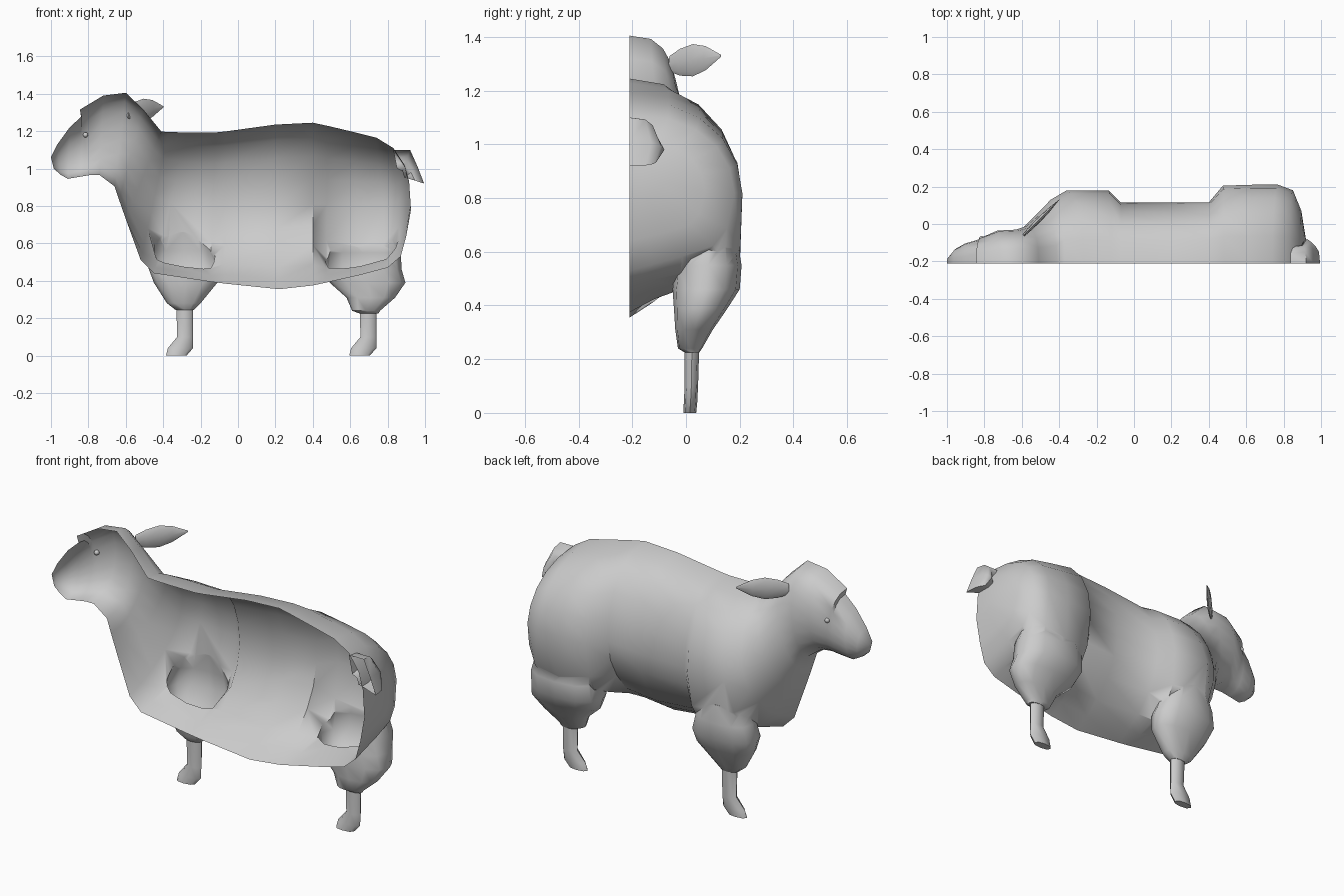
import bpy, bmesh, math
from mathutils import Vector

if "Cube" in bpy.data.objects:
    bpy.data.objects.remove(bpy.data.objects["Cube"])

MID = -0.21   # the model is one half, open along this plane
# lower half profiles: (height fraction, width fraction)
BELLY = ((0, 0), (0.06, 0.25), (0.13, 0.5), (0.25, 0.76), (0.37, 0.93), (0.5, 1))
CHEST = ((0, 0), (0.04, 0.22), (0.09, 0.5), (0.16, 0.8), (0.27, 0.93), (0.5, 1))
HIP = ((0, 0), (0.035, 0.2), (0.07, 0.45), (0.11, 0.85), (0.2, 0.98), (0.5, 1))


def loft(name, rings):
    """Skin closed rings of equal length and cap both ends."""
    bm = bmesh.new()
    vs = [[bm.verts.new(p) for p in r] for r in rings]
    n = len(vs[0])
    for a, b in zip(vs, vs[1:]):
        for i in range(n):
            j = (i + 1) % n
            bm.faces.new((a[i], a[j], b[j], b[i]))
    bm.faces.new(vs[0])
    bm.faces.new(vs[-1][::-1])
    bmesh.ops.recalc_face_normals(bm, faces=bm.faces)
    me = bpy.data.meshes.new(name)
    bm.to_mesh(me)
    bm.free()
    ob = bpy.data.objects.new(name, me)
    bpy.context.collection.objects.link(ob)
    return ob


def section(xb, zb, xt, zt, w, p=0.85, low=None, n=5):
    """Ring from a bottom to a top point on the mid plane, mirrored about it;
    p sets how full it is, low replaces the lower half."""
    half = []
    for i in range(2 * n + 1):
        t = math.pi * i / (2 * n)
        f, s = 0.5 - 0.5 * math.cos(t), max(math.sin(t), 0)
        if low and i <= n:
            f, s = low[i]
        else:
            s = s ** p if s > 1e-6 else 0
        half.append((xb + (xt - xb) * f, w * s, zb + (zt - zb) * f))
    return ([(x, MID + y, z) for x, y, z in half]
            + [(x, MID - y, z) for x, y, z in half[-2:0:-1]])


def level(z, x0, x1, y0, y1, n=12, p=0.85):
    """Horizontal, slightly squared oval ring inside a box."""
    def r(v):
        return math.copysign(abs(v) ** p, v)
    return [((x0 + x1) / 2 + (x1 - x0) / 2 * r(math.cos(2 * math.pi * i / n)),
             (y0 + y1) / 2 + (y1 - y0) / 2 * r(math.sin(2 * math.pi * i / n)), z)
            for i in range(n)]


def smooth(ob, angle=50):
    bpy.ops.object.select_all(action='DESELECT')
    ob.select_set(True)
    bpy.context.view_layer.objects.active = ob
    bpy.ops.object.shade_smooth_by_angle(angle=math.radians(angle))


def halve(ob):
    """Cut away everything in front of the mid plane, leaving it open."""
    bm = bmesh.new()
    bm.from_mesh(ob.data)
    bmesh.ops.bisect_plane(bm, geom=bm.verts[:] + bm.edges[:] + bm.faces[:],
                           plane_co=(0, MID, 0), plane_no=(0, 1, 0),
                           dist=1e-5, clear_inner=True)
    bm.to_mesh(ob.data)
    bm.free()


# head, neck and trunk
body = loft("body", [section(*s) for s in (
    (-0.985, 1.00, -1.00, 1.06, 0.03),
    (-0.95, 0.968, -0.965, 1.13, 0.075),
    (-0.91, 0.945, -0.90, 1.22, 0.105),
    (-0.84, 0.957, -0.835, 1.28, 0.125, 0.75),
    (-0.79, 0.965, -0.845, 1.315, 0.137, 0.75),
    (-0.74, 0.965, -0.72, 1.39, 0.175, 0.75),
    (-0.66, 0.905, -0.60, 1.405, 0.18, 0.7),
    (-0.635, 0.83, -0.51, 1.32, 0.20, 0.75),
    (-0.60, 0.73, -0.41, 1.198, 0.26),
    (-0.52, 0.51, -0.37, 1.195, 0.34, 0.85, BELLY),
    (-0.45, 0.44, -0.27, 1.193, 0.39, 0.9, CHEST),
    (-0.15, 0.395, -0.12, 1.193, 0.39, 0.9, CHEST),
    (-0.07, 0.385, -0.07, 1.198, 0.325, 0.8, BELLY),
    (0.22, 0.355, 0.20, 1.235, 0.325, 0.8, BELLY),
    (0.40, 0.375, 0.40, 1.245, 0.325, 0.8, BELLY),
    (0.47, 0.39, 0.48, 1.228, 0.415, 0.9, CHEST),
    (0.65, 0.43, 0.62, 1.195, 0.42, 0.9, HIP),
    (0.80, 0.47, 0.74, 1.165, 0.42, 0.9, HIP),
    (0.87, 0.53, 0.83, 1.11, 0.39, 0.85, CHEST),
    (0.90, 0.64, 0.89, 1.02, 0.28, 0.85, CHEST),
    (0.925, 0.78, 0.915, 0.93, 0.12))])

# shoulder and thigh, merged into the trunk
shoulder = loft("shoulder", [level(*r) for r in (
    (0.66, -0.42, -0.17, 0.0, 0.16),
    (0.56, -0.46, -0.13, -0.03, 0.172),
    (0.47, -0.48, -0.10, -0.05, 0.168),
    (0.39, -0.45, -0.11, -0.045, 0.128),
    (0.28, -0.38, -0.20, -0.035, 0.07),
    (0.245, -0.335, -0.235, -0.01, 0.05))])
thigh = loft("thigh", [level(*r) for r in (
    (0.65, 0.50, 0.84, -0.02, 0.19),
    (0.55, 0.47, 0.87, -0.04, 0.207),
    (0.46, 0.46, 0.875, -0.05, 0.20),
    (0.39, 0.49, 0.895, -0.045, 0.155),
    (0.31, 0.58, 0.84, -0.04, 0.10),
    (0.24, 0.61, 0.76, -0.03, 0.06),
    (0.225, 0.65, 0.75, -0.005, 0.05))])
for part in (shoulder, thigh):
    mod = body.modifiers.new("join", 'BOOLEAN')
    mod.operation = 'UNION'
    mod.solver = 'EXACT'
    mod.object = part
    bpy.context.view_layer.objects.active = body
    bpy.ops.object.modifier_apply(modifier=mod.name)
    bpy.data.objects.remove(part)
halve(body)
smooth(body)

# lower legs with hooves
for name, dx in (("front_leg", 0.0), ("hind_leg", 0.98)):
    leg = loft(name, [level(z, a + dx, b + dx, c, d, 8) for z, a, b, c, d in (
        (0.27, -0.33, -0.24, -0.005, 0.05),
        (0.10, -0.325, -0.24, -0.005, 0.045),
        (0.04, -0.375, -0.24, -0.008, 0.042),
        (0.0, -0.385, -0.275, -0.01, 0.038))])
    smooth(leg)

# tail
tail = loft("tail", [section(*s, 0.7, None, 3) for s in (
    (0.85, 1.00, 0.83, 1.10, 0.09),
    (0.88, 0.985, 0.92, 1.10, 0.095),
    (0.89, 0.95, 0.96, 1.01, 0.13),
    (0.90, 0.95, 0.995, 0.92, 0.10))])
halve(tail)
smooth(tail)

# ear: a flat leaf pointing out and back
root, tip = Vector((-0.59, -0.06, 1.30)), Vector((-0.40, 0.13, 1.33))
side = Vector((0.7, -0.7, 0))
ear = loft("ear", [[root.lerp(tip, f) + side * (0.22 * h * math.cos(a))
                    + Vector((0, 0, h * math.sin(a)))
                    for a in (2 * math.pi * i / 8 for i in range(8))]
                   for f, h in ((0, 0.03), (0.2, 0.05), (0.45, 0.06), (0.7, 0.045), (1, 0.004))])
smooth(ear)

# eye
bpy.ops.mesh.primitive_uv_sphere_add(segments=10, ring_count=6, radius=0.014,
                                     location=(-0.815, -0.078, 1.18))
eye = bpy.context.object
eye.name = "eye"
smooth(eye)
